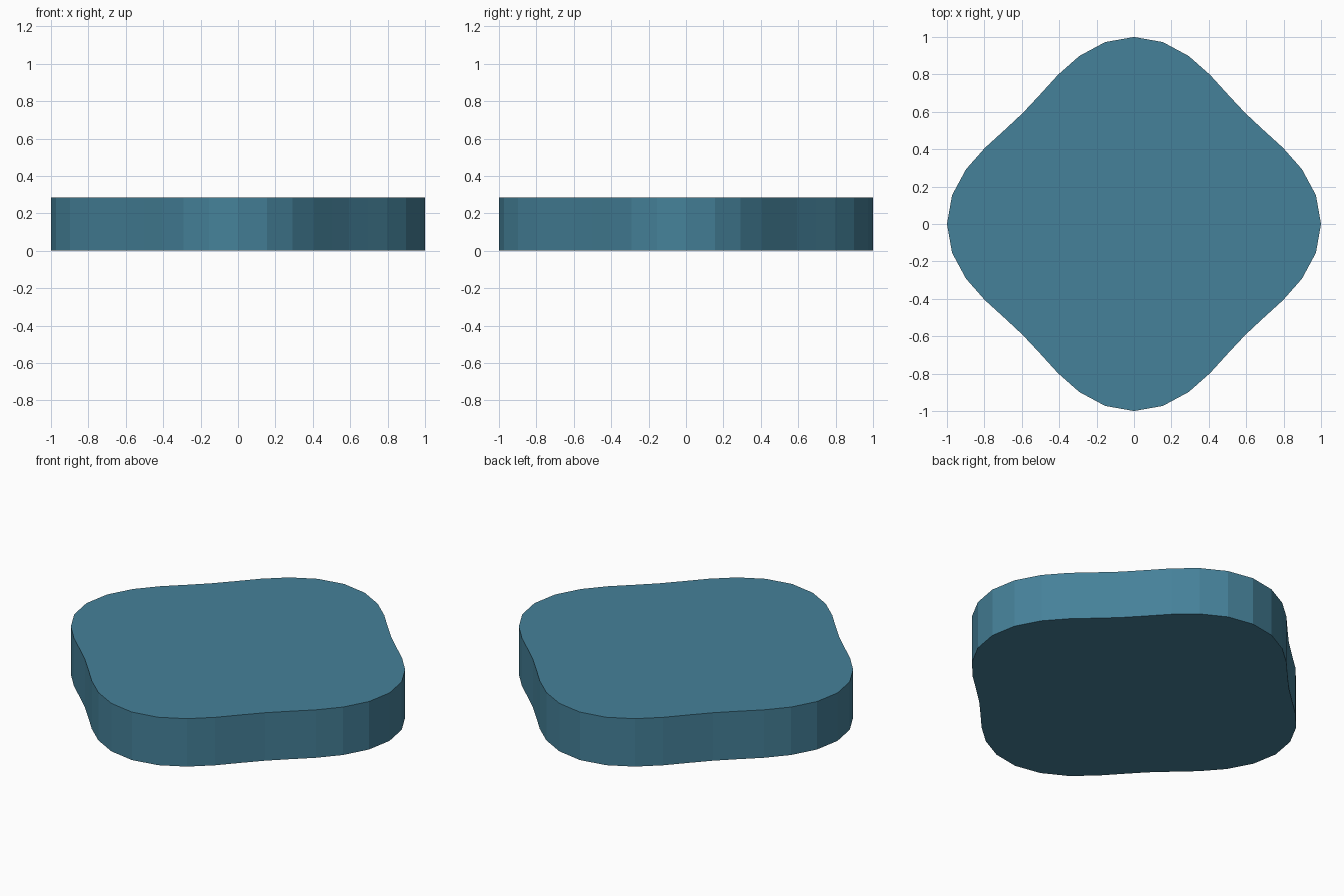
import bpy, bmesh, math

if "Cube" in bpy.data.objects:
    bpy.data.objects.remove(bpy.data.objects["Cube"])

SIDES, HEIGHT = 40, 0.286

# Four-lobed outline: radius swells on the axes and dips on the diagonals
bm = bmesh.new()
ring = []
for i in range(SIDES):
    a = 2 * math.pi * i / SIDES
    r = 0.92 + 0.08 * math.cos(4 * a)
    ring.append(bm.verts.new((r * math.cos(a), r * math.sin(a), 0)))
base = bm.faces.new(ring)

# Extrude the outline into a flat-sided slab
ext = bmesh.ops.extrude_face_region(bm, geom=[base], use_keep_orig=True)
top = [v for v in ext["geom"] if isinstance(v, bmesh.types.BMVert)]
bmesh.ops.translate(bm, verts=top, vec=(0, 0, HEIGHT))
bmesh.ops.recalc_face_normals(bm, faces=bm.faces)

mesh = bpy.data.meshes.new("lobed_slab")
bm.to_mesh(mesh)
bm.free()
slab = bpy.data.objects.new("lobed_slab", mesh)
bpy.context.collection.objects.link(slab)

# Teal blue colour
mat = bpy.data.materials.new("teal_blue")
mat.diffuse_color = (0.06, 0.22, 0.32, 1)
mat.use_nodes = True
mat.node_tree.nodes["Principled BSDF"].inputs["Base Color"].default_value = mat.diffuse_color
mesh.materials.append(mat)
